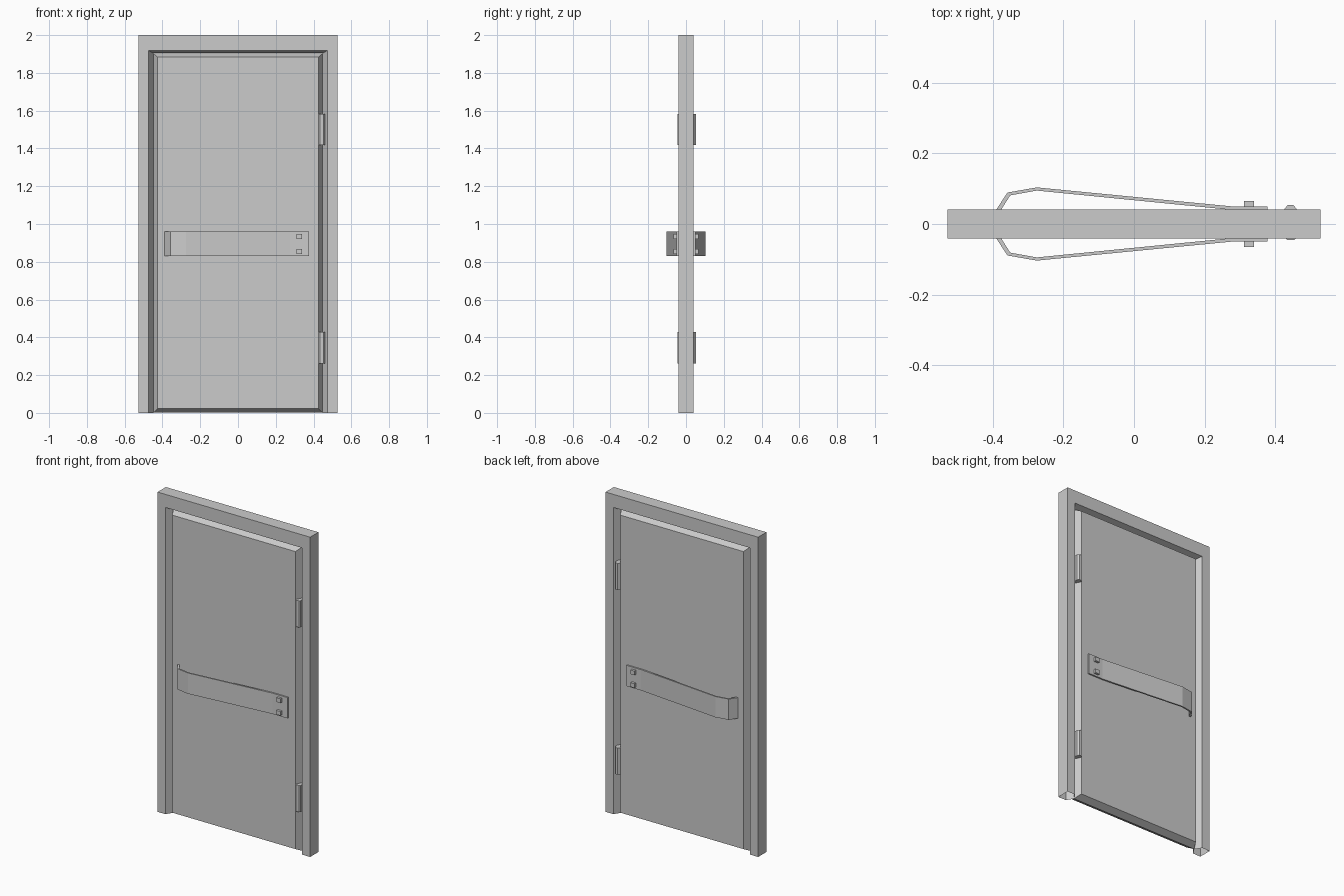
import bpy, bmesh

if "Cube" in bpy.data.objects:
    bpy.data.objects.remove(bpy.data.objects["Cube"])

T = 0.041  # half thickness of frame and door


def finish(name, bm):
    bmesh.ops.recalc_face_normals(bm, faces=bm.faces)
    me = bpy.data.meshes.new(name)
    bm.to_mesh(me)
    bm.free()
    ob = bpy.data.objects.new(name, me)
    bpy.context.collection.objects.link(ob)
    return ob


def prism(name, outline, z0, z1):
    """Extrude an (x, y) outline from z0 to z1."""
    bm = bmesh.new()
    face = bm.faces.new([bm.verts.new((x, y, z0)) for x, y in outline])
    top = bmesh.ops.extrude_face_region(bm, geom=[face])["geom"]
    for v in top:
        if isinstance(v, bmesh.types.BMVert):
            v.co.z = z1
    return finish(name, bm)


def bridge(bm, a, b):
    for i in range(len(a)):
        j = (i + 1) % len(a)
        bm.faces.new((a[i], a[j], b[j], b[i]))


# Frame: chamfered profile (half width, top, y) swept up, across and down, open at the feet
profile = [(0.528, 2.0, -T), (0.528, 2.0, T), (0.473, 1.918, T),
           (0.448, 1.904, 0), (0.473, 1.918, -T)]
bm = bmesh.new()
rings = [[bm.verts.new((side * w, y, t * up)) for w, t, y in profile]
         for side, up in ((-1, 0), (-1, 1), (1, 1), (1, 0))]
for a, b in zip(rings, rings[1:]):
    bridge(bm, a, b)
finish("door_frame", bm)

# Door leaf: edges chamfered to a ridge at mid thickness
bm = bmesh.new()
rings = []
for w, z0, z1, y in ((0.426, 0.022, 1.883, -T), (0.447, 0.001, 1.903, 0), (0.426, 0.022, 1.883, T)):
    rings.append([bm.verts.new(p) for p in ((-w, y, z0), (w, y, z0), (w, y, z1), (-w, y, z1))])
for a, b in zip(rings, rings[1:]):
    bridge(bm, a, b)
bm.faces.new(rings[0])
bm.faces.new(rings[-1])
finish("door_leaf", bm)

# Bent push bar and its bolts on both sides
strap = [(0.377, 0.040), (0.377, 0.050), (0.275, 0.050), (-0.275, 0.1035), (-0.358, 0.089),
         (-0.390, 0.040), (-0.376, 0.040), (-0.350, 0.081), (-0.275, 0.0945), (0.270, 0.0405)]
bolt = [(0.311, 0.045), (0.339, 0.045), (0.339, 0.065), (0.311, 0.065)]
for side, s in (("front", -1), ("back", 1)):
    prism(f"push_bar_{side}", [(x, s * y) for x, y in strap], 0.83, 0.96)
    for level, z in (("lower", 0.855), ("upper", 0.934)):
        prism(f"bolt_{side}_{level}", [(x, s * y) for x, y in bolt], z - 0.013, z + 0.013)

# Hinges set through the gap on the right
hinge = [(0.425, 0.042), (0.435, 0.054), (0.451, 0.054), (0.460, 0.042),
         (0.460, -0.038), (0.453, -0.045), (0.433, -0.045), (0.425, -0.038)]
for name, z in (("lower", 0.345), ("upper", 1.5)):
    prism(f"hinge_{name}", hinge, z - 0.083, z + 0.083)
